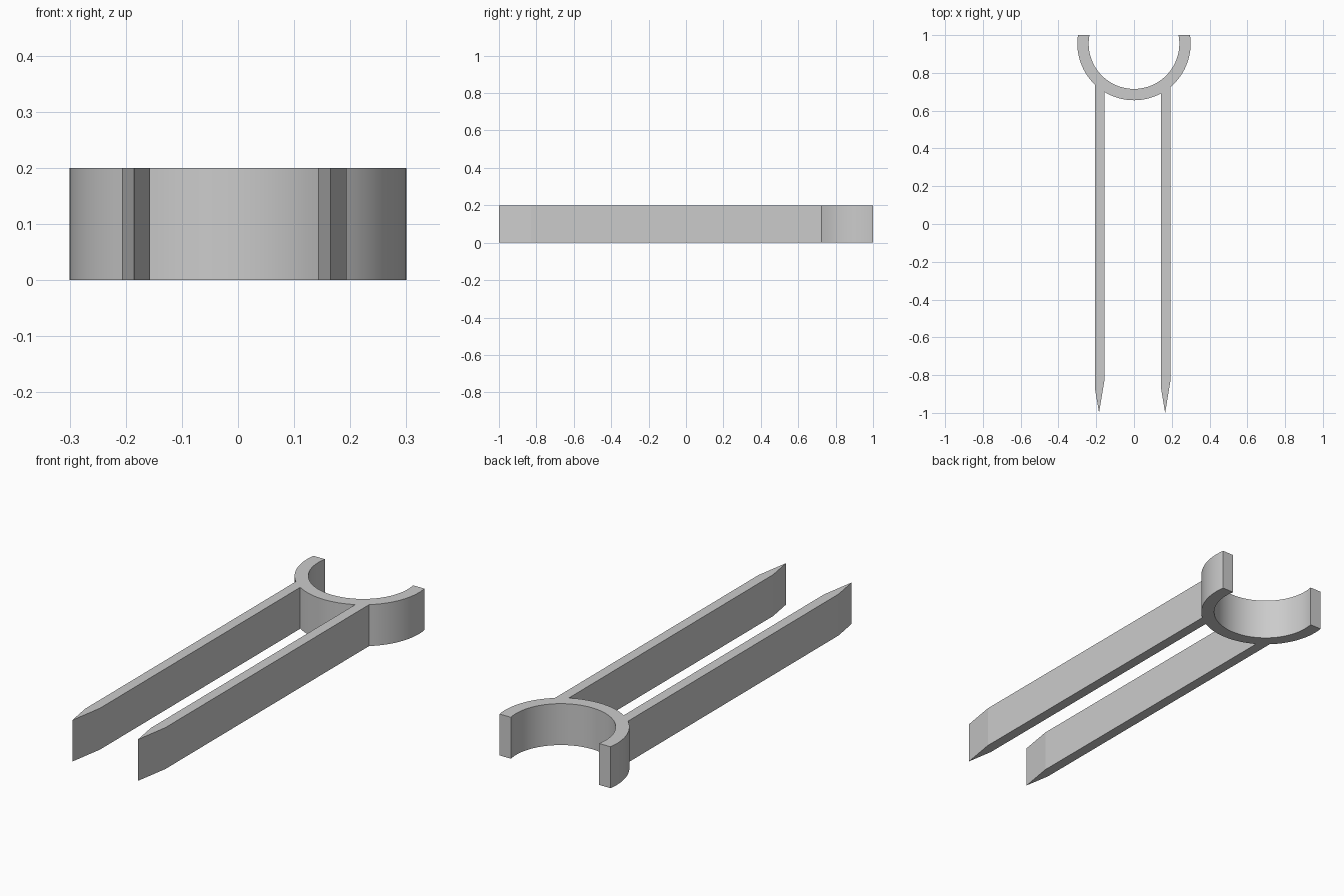
import bpy
import bmesh
from math import acos, asin, cos, sin, pi, radians

HEIGHT = 0.2
OUTER, INNER = 0.30, 0.24      # cradle radii
CENTRE_Y, BACK_Y = 0.955, 1.0  # cradle centre and its flat cut ends
PRONG_WIDTH = 0.05
PRONG_LEFTS = (0.143, -0.207)  # lower x side of each prong

cube = bpy.data.objects.get("Cube")
if cube:
    bpy.data.objects.remove(cube, do_unlink=True)

grey = bpy.data.materials.new("plain grey")
grey.use_nodes = True
colour = (0.6, 0.6, 0.6, 1)
grey.diffuse_color = colour
grey.node_tree.nodes["Principled BSDF"].inputs["Base Color"].default_value = colour


def arc(radius, start, end):
    steps = max(2, round(abs(end - start) / radians(4)))
    angles = [start + (end - start) * i / steps for i in range(steps + 1)]
    return [(radius * cos(a), CENTRE_Y + radius * sin(a)) for a in angles]


def prong_tip(x):
    """Bevelled point, listed from the +x side to the -x side."""
    return [(x + PRONG_WIDTH, -0.83), (x + 0.022, -1.0), (x, -0.87)]


# Outer side of the cradle, interrupted by the two prongs
rise = BACK_Y - CENTRE_Y
angle = asin(rise / OUTER)
outline = []
for x in PRONG_LEFTS:
    outline += arc(OUTER, angle, -acos((x + PRONG_WIDTH) / OUTER))
    outline += prong_tip(x)
    angle = -acos(x / OUTER)
outline += arc(OUTER, angle, -pi - asin(rise / OUTER))

# Inner side of the cradle, back to the start
inner_end = asin(rise / INNER)
outline += arc(INNER, -pi - inner_end, inner_end)

# Extrude the whole outline into one solid body
bm = bmesh.new()
base = bm.faces.new([bm.verts.new((x, y, 0)) for x, y in outline])
extruded = bmesh.ops.extrude_face_region(bm, geom=[base], use_keep_orig=True)
top = [g for g in extruded["geom"] if isinstance(g, bmesh.types.BMVert)]
bmesh.ops.translate(bm, verts=top, vec=(0, 0, HEIGHT))
bmesh.ops.recalc_face_normals(bm, faces=bm.faces)
caps = [f for f in bm.faces if len(f.verts) > 4]
bmesh.ops.triangulate(bm, faces=caps, ngon_method='EAR_CLIP')

mesh = bpy.data.meshes.new("two_pronged_cradle")
bm.to_mesh(mesh)
bm.free()
mesh.materials.append(grey)
body = bpy.data.objects.new("two_pronged_cradle", mesh)
bpy.context.collection.objects.link(body)

# Smooth the curved walls and keep the corners sharp
bpy.ops.object.select_all(action='DESELECT')
body.select_set(True)
bpy.context.view_layer.objects.active = body
bpy.ops.object.shade_smooth_by_angle(angle=radians(8))
